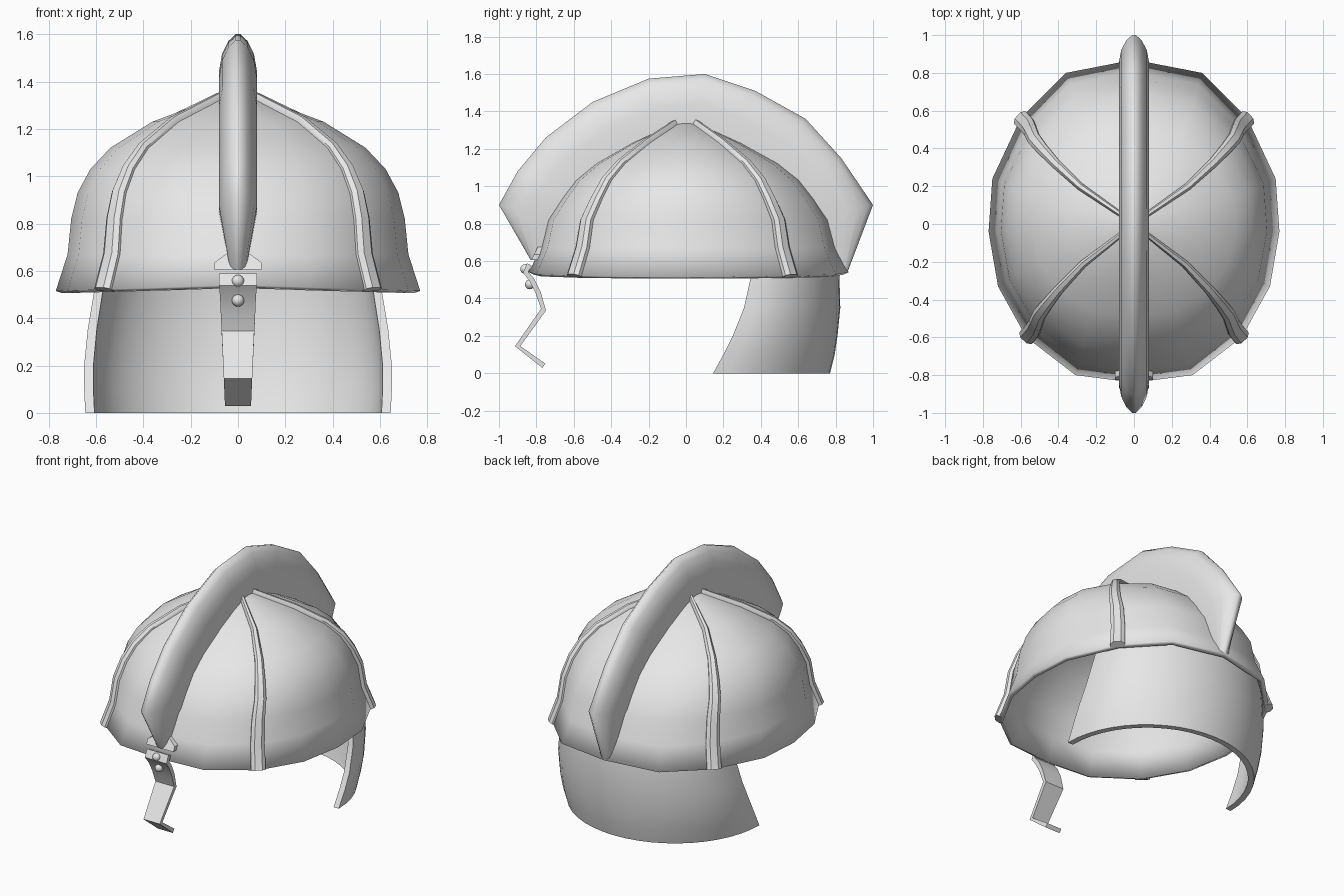
import bpy, bmesh, math
from mathutils import Vector

cube = bpy.data.objects.get("Cube")
if cube:
    bpy.data.objects.remove(cube, do_unlink=True)

metal = bpy.data.materials.new("light_grey_metal")
metal.use_nodes = True
GREY = (0.8, 0.8, 0.8, 1)
metal.diffuse_color = GREY
metal.node_tree.nodes["Principled BSDF"].inputs["Base Color"].default_value = GREY


def finish(name, bm, angle=35, thickness=0, offset=-1):
    """Turn a bmesh into a shaded object, with an optional wall thickness."""
    bmesh.ops.recalc_face_normals(bm, faces=bm.faces)
    mesh = bpy.data.meshes.new(name)
    bm.to_mesh(mesh)
    bm.free()
    mesh.materials.append(metal)
    obj = bpy.data.objects.new(name, mesh)
    bpy.context.collection.objects.link(obj)
    if thickness:
        wall = obj.modifiers.new("wall", 'SOLIDIFY')
        wall.thickness = thickness
        wall.offset = offset
    bpy.ops.object.select_all(action='DESELECT')
    obj.select_set(True)
    bpy.context.view_layer.objects.active = obj
    bpy.ops.object.shade_smooth_by_angle(angle=math.radians(angle))
    return obj


def loft(sections, closed=True, caps=False):
    """Bridge a list of equal-length point rows with quads."""
    bm = bmesh.new()
    rows = [[bm.verts.new(p) for p in s] for s in sections]
    n = len(rows[0])
    for a, b in zip(rows, rows[1:]):
        for i in range(n if closed else n - 1):
            j = (i + 1) % n
            bm.faces.new((a[i], a[j], b[j], b[i]))
    if caps:
        bm.faces.new(rows[0])
        bm.faces.new(rows[-1])
    return bm


# Dome: rim outline scaled by height, open underneath
half = [(0, -.84), (.31, -.8), (.57, -.6), (.72, -.33), (.77, -.04),
        (.75, .24), (.6, .56), (.36, .8), (0, .87)]
plan = half + [(-x, y) for x, y in half[-2:0:-1]]
levels = [(.54, 1, 1), (.67, .935, .925), (.82, .915, .885), (.93, .88, .8),
          (1.03, .81, .71), (1.12, .7, .58), (1.23, .47, .35), (1.34, .09, .07)]


def dome_point(p, level):
    z, sx, sy = level
    dip = 0.025 * abs(p[0]) / 0.77 if z < 0.6 else 0
    return Vector((p[0] * sx, p[1] * sy, z - dip))


bm = loft([[dome_point(p, lv) for p in plan] for lv in levels])
bm.verts.ensure_lookup_table()
bm.faces.new(bm.verts[-len(plan):])
finish("dome", bm, 40, 0.03)

# Four tapered ribs running from the rim to the crown
for name, p in (("front_left_rib", plan[2]), ("back_left_rib", plan[6]),
                ("back_right_rib", plan[10]), ("front_right_rib", plan[14])):
    path = [dome_point(p, lv) for lv in levels]
    side = Vector((-p[1], p[0], 0)).normalized()
    sections = []
    for i, c in enumerate(path):
        along = path[min(i + 1, len(path) - 1)] - path[max(i - 1, 0)]
        out = side.cross(along).normalized()
        if out.dot(Vector((p[0], p[1], 0.5))) < 0:
            out = -out
        w = 0.045 - 0.032 * (i / (len(path) - 1)) ** 1.5
        sections.append([c - side * w - out * .02, c - side * w + out * .008,
                         c - side * w * .5 + out * .024, c + side * w * .5 + out * .024,
                         c + side * w + out * .008, c + side * w - out * .02])
    finish(name, loft(sections, caps=True), 30)

# Crest: rounded fin from front rim over the crown to the back rim
# Each station: outer y, outer z, inner y, inner z, half width
stations = [(-.83, .605, -.785, .62, .035), (-1, .9, -.71, .85, .08),
            (-.9, 1.08, -.64, .95, .08), (-.75, 1.26, -.545, 1.06, .08),
            (-.5, 1.45, -.38, 1.165, .08), (-.2, 1.575, -.15, 1.28, .08),
            (.1, 1.6, .05, 1.315, .08), (.37, 1.51, .2, 1.26, .08),
            (.64, 1.36, .39, 1.165, .08), (.83, 1.15, .565, 1.06, .08),
            (1, .9, .735, .85, .08), (.865, .545, .83, .57, .035)]
swell = [(0, 1), (.45, 1), (.7, .85), (.9, .5), (1, .12)]
sections = []
for oy, oz, iy, iz, w in stations:
    right = [(-w * k, iy + (oy - iy) * u, iz + (oz - iz) * u) for u, k in swell]
    sections.append(right + [(-x, y, z) for x, y, z in reversed(right)])
finish("crest", loft(sections, caps=True), 50)

# Neck guard: curved curtain around the back
# Each row: z, half width, front edge y, back y
curtain = [(0, .645, .145, .77), (.1, .65, .2, .795), (.2, .65, .25, .81),
           (.35, .635, .31, .825), (.53, .605, .35, .82), (.6, .595, .36, .81)]
steps = 24
sections = []
for z, a, y0, y1 in curtain:
    angles = [math.pi * i / steps for i in range(steps + 1)]
    sections.append([(a * math.cos(t), y0 + (y1 - y0) * math.sin(t), z) for t in angles])
guard = loft(sections, closed=False)
bmesh.ops.recalc_face_normals(guard, faces=guard.faces)
if sum(f.normal.dot(f.calc_center_median() - Vector((0, .2, .3))) for f in guard.faces) < 0:
    bmesh.ops.reverse_faces(guard, faces=guard.faces)
# Wall built as an inner copy so the lower edge stays level
inner = [[(x * .94, y - .035 * max(0, (y - s[0][1]) / .6), z) for x, y, z in s] for s in sections]
guard.free()
rings = [o + list(reversed(i)) for o, i in zip(sections, inner)]
finish("neck_guard", loft(rings, caps=True), 40)

# Nose guard: bent tapering strip
# Each row: y, z, half width
strip = [(-.837, .582, .08), (-.857, .54, .08), (-.825, .5, .076), (-.79, .43, .073),
         (-.762, .34, .069), (-.9, .145, .06), (-.76, .04, .055)]
sections = []
for i, (y, z, w) in enumerate(strip):
    a, b = strip[max(i - 1, 0)], strip[min(i + 1, len(strip) - 1)]
    d = Vector((0, a[0] - b[0], a[1] - b[1])).normalized()
    n = Vector((0, d.z, -d.y)) * 0.014
    c = Vector((0, y, z))
    e = Vector((w, 0, 0))
    sections.append([c - e - n, c + e - n, c + e + n, c - e + n])
finish("nose_guard", loft(sections, caps=True), 30)

# Bracket plate above the nose guard, lying on the flared rim
outline = [(-.1, .605), (.1, .605), (.1, .635), (.045, .675), (-.045, .675), (-.1, .635)]
layers = [[(x, -.84 + (z - .54) * .48 + d, z) for x, z in outline] for d in (-.018, .015)]
finish("nose_guard_bracket", loft(layers, caps=True), 30)

# Two domed rivets
for name, y, z in (("upper_rivet", -.86, .557), ("lower_rivet", -.835, .475)):
    bm = bmesh.new()
    bmesh.ops.create_uvsphere(bm, u_segments=12, v_segments=8, radius=0.026)
    bmesh.ops.translate(bm, verts=bm.verts, vec=(0, y, z))
    finish(name, bm, 60)
